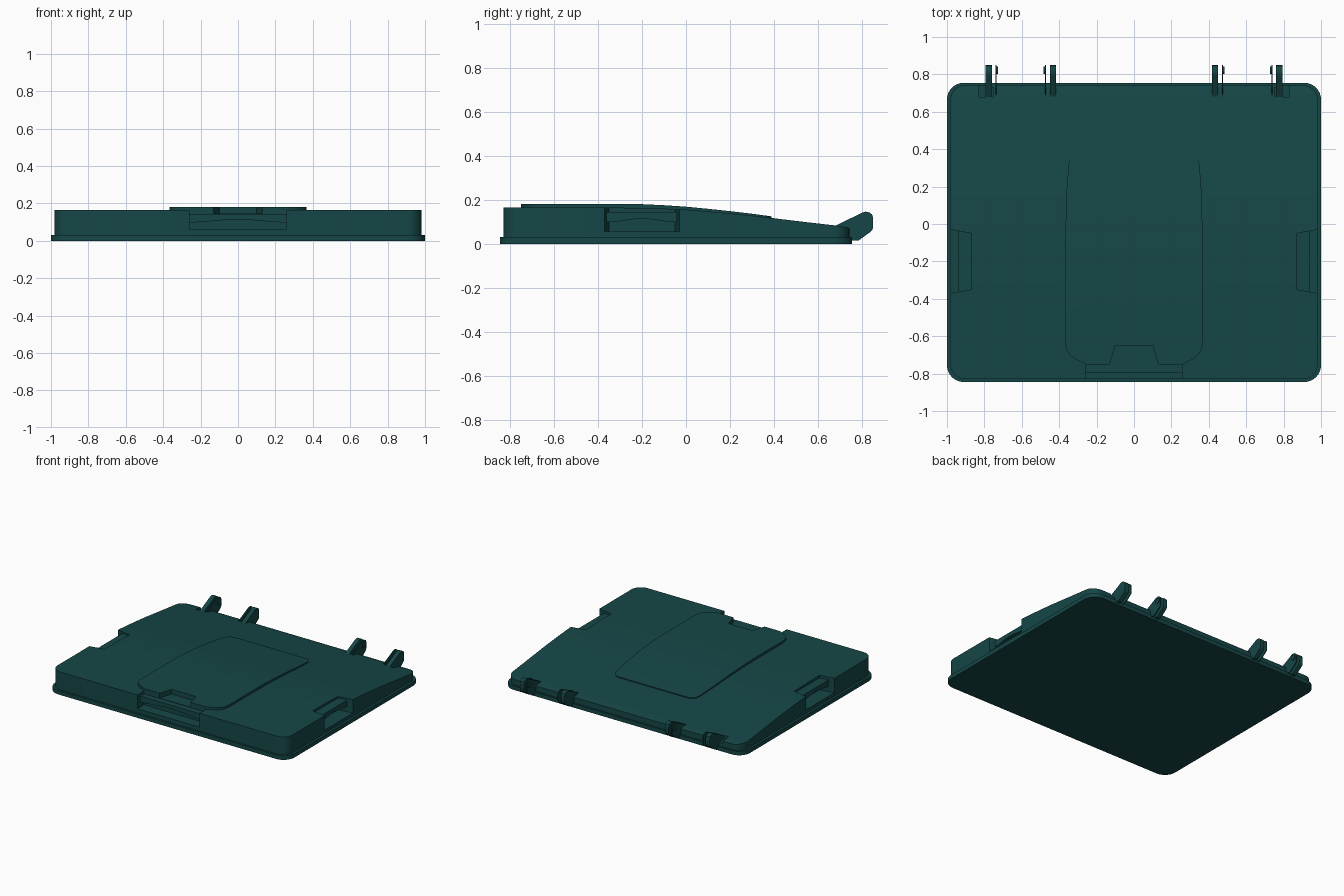
import bpy, bmesh, math

if "Cube" in bpy.data.objects:
    bpy.data.objects.remove(bpy.data.objects["Cube"])

mat = bpy.data.materials.new("dark_teal")
mat.diffuse_color = (0.008, 0.062, 0.062, 1)
mat.use_nodes = True
mat.node_tree.nodes["Principled BSDF"].inputs["Base Color"].default_value = mat.diffuse_color


def prism(name, pts, axis, lo, hi):
    """Extrude a 2D outline along an axis: X takes (y,z), Y takes (x,z), Z takes (x,y)."""
    place = {'X': lambda a, b, c: (c, a, b),
             'Y': lambda a, b, c: (a, c, b),
             'Z': lambda a, b, c: (a, b, c)}[axis]
    bm = bmesh.new()
    ends = [[bm.verts.new(place(a, b, c)) for a, b in pts] for c in (lo, hi)]
    bm.faces.new(ends[0])
    bm.faces.new(ends[1])
    n = len(pts)
    for i in range(n):
        j = (i + 1) % n
        bm.faces.new((ends[0][i], ends[0][j], ends[1][j], ends[1][i]))
    bmesh.ops.recalc_face_normals(bm, faces=bm.faces)
    mesh = bpy.data.meshes.new(name)
    bm.to_mesh(mesh)
    bm.free()
    ob = bpy.data.objects.new(name, mesh)
    bpy.context.collection.objects.link(ob)
    mesh.materials.append(mat)
    return ob


def activate(ob):
    bpy.ops.object.select_all(action='DESELECT')
    ob.select_set(True)
    bpy.context.view_layer.objects.active = ob


def boolean(ob, cutter, op='DIFFERENCE'):
    activate(ob)
    m = ob.modifiers.new("cut", 'BOOLEAN')
    m.operation, m.solver, m.object = op, 'EXACT', cutter
    bpy.ops.object.modifier_apply(modifier=m.name)
    bpy.data.objects.remove(cutter)


def smooth(ob):
    activate(ob)
    bpy.ops.object.shade_smooth_by_angle(angle=math.radians(30))


def rounded_rect(x0, x1, y0, y1, r, n=8):
    pts = []
    for k, (cx, cy) in enumerate([(x1 - r, y1 - r), (x0 + r, y1 - r),
                                  (x0 + r, y0 + r), (x1 - r, y0 + r)]):
        for i in range(n + 1):
            a = math.pi / 2 * (k + i / n)
            pts.append((cx + r * math.cos(a), cy + r * math.sin(a)))
    return pts


def mirror_outline(half):
    return half + [(-x, y) for x, y in reversed(half)]


# bottom rim
rim = prism("lid_rim", rounded_rect(-1, 1, -0.845, 0.755, 0.09), 'Z', 0, 0.03)
smooth(rim)

# main lid body: rounded box trimmed by the sloping side profile
slope = [(-0.3, 0.164), (-0.2, 0.163), (-0.1, 0.16), (0.0, 0.155), (0.1, 0.147),
         (0.2, 0.138), (0.3, 0.128), (0.4, 0.116), (0.55, 0.098), (0.69, 0.082),
         (0.735, 0.074), (0.80, 0.055)]
body = prism("lid_body", rounded_rect(-0.982, 0.982, -0.83, 0.742, 0.08), 'Z', 0.01, 0.3)
trim = prism("trim", [(-1, 0), (-1, 0.165)] + slope + [(0.80, 0)], 'X', -1.2, 1.2)
boolean(body, trim, 'INTERSECT')

# side and front grip pockets
for s in (-1, 1):
    boolean(body, prism("cut", [(s * 0.87, -0.35), (s * 0.982, -0.37), (s * 1.1, -0.39),
                                (s * 1.1, -0.01), (s * 0.982, -0.03), (s * 0.87, -0.05)],
                        'Z', 0.055, 0.3))
boolean(body, prism("cut", [(-0.26, -0.75), (0.26, -0.75), (0.26, -1), (-0.26, -1)],
                    'Z', 0.06, 0.3))

# small recesses beside the outer hinge arms
for s in (-1, 1):
    boolean(body, prism("cut", [(s * 0.75, 0.68), (s * 0.83, 0.68), (s * 0.83, 0.8),
                                (s * 0.75, 0.8)], 'Z', 0.055, 0.3))

# thumb notch shared by the body and the raised panel
notch = [(-0.13, -0.78), (-0.13, -0.75), (-0.10, -0.65),
         (0.10, -0.65), (0.13, -0.75), (0.13, -0.78)]
boolean(body, prism("cut", notch, 'Z', 0.145, 0.3))
smooth(body)

# raised centre panel following the slope
half = [(0.26, -0.75), (0.31, -0.725), (0.345, -0.70), (0.36, -0.675), (0.367, -0.64),
        (0.367, -0.05), (0.36, 0.18), (0.35, 0.32), (0.343, 0.352), (0.327, 0.375),
        (0.30, 0.388)]
panel = prism("raised_panel", mirror_outline(half), 'Z', 0.08, 0.3)
raised = [(y, z + 0.017 - 0.010 * max(0, y + 0.2) / 0.6) for y, z in slope[:8]]
trim = prism("trim", [(-1, 0), (-1, 0.182)] + raised + [(0.4, 0)], 'X', -0.6, 0.6)
boolean(panel, trim, 'INTERSECT')
boolean(panel, prism("cut", notch, 'Z', 0.145, 0.3))
smooth(panel)


# grip bars with an arched underside
def bar_outline(mid, half_width, z0, z1):
    n = 10
    low = [(mid + half_width * (2 * i / n - 1),
            z0 + 0.008 * math.cos(math.pi * (2 * i / n - 1))) for i in range(n + 1)]
    return low + [(mid + half_width, z1), (mid - half_width, z1)]


smooth(prism("front_grip_bar", bar_outline(0, 0.265, 0.106, 0.142), 'Y', -0.795, -0.74))
for s, side in ((-1, "left"), (1, "right")):
    smooth(prism(side + "_grip_bar", bar_outline(-0.2, 0.16, 0.106, 0.145), 'X',
                 *sorted((s * 0.86, s * 0.94))))

# hinge arms: one thick and one thin plate per hinge, the thin one with a pivot knob
arm = [(0.67, 0.05), (0.67, 0.078), (0.785, 0.134), (0.80, 0.142), (0.815, 0.146),
       (0.832, 0.143), (0.845, 0.134), (0.85, 0.12), (0.85, 0.075), (0.846, 0.062),
       (0.835, 0.052), (0.785, 0.016), (0.74, 0.014)]
knob = [(0.822 + 0.02 * math.cos(i * math.pi / 8),
         0.11 + 0.02 * math.sin(i * math.pi / 8)) for i in range(16)]
plates = [("outer_hinge_arm", arm, 0.76, 0.793), ("outer_hinge_web", arm, 0.734, 0.741),
          ("outer_hinge_knob", knob, 0.728, 0.736),
          ("inner_hinge_arm", arm, 0.418, 0.45), ("inner_hinge_web", arm, 0.47, 0.477),
          ("inner_hinge_knob", knob, 0.475, 0.483)]
for s, side in ((-1, "left"), (1, "right")):
    for name, outline, a, b in plates:
        smooth(prism(side + "_" + name, outline, 'X', *sorted((s * a, s * b))))
    # cross ribs joining each pair of plates
    for a, b in ((0.735, 0.78), (0.43, 0.476)):
        prism(side + "_hinge_rib", [(0.73, 0.02), (0.73, 0.07), (0.755, 0.07), (0.755, 0.02)],
              'X', *sorted((s * a, s * b)))
